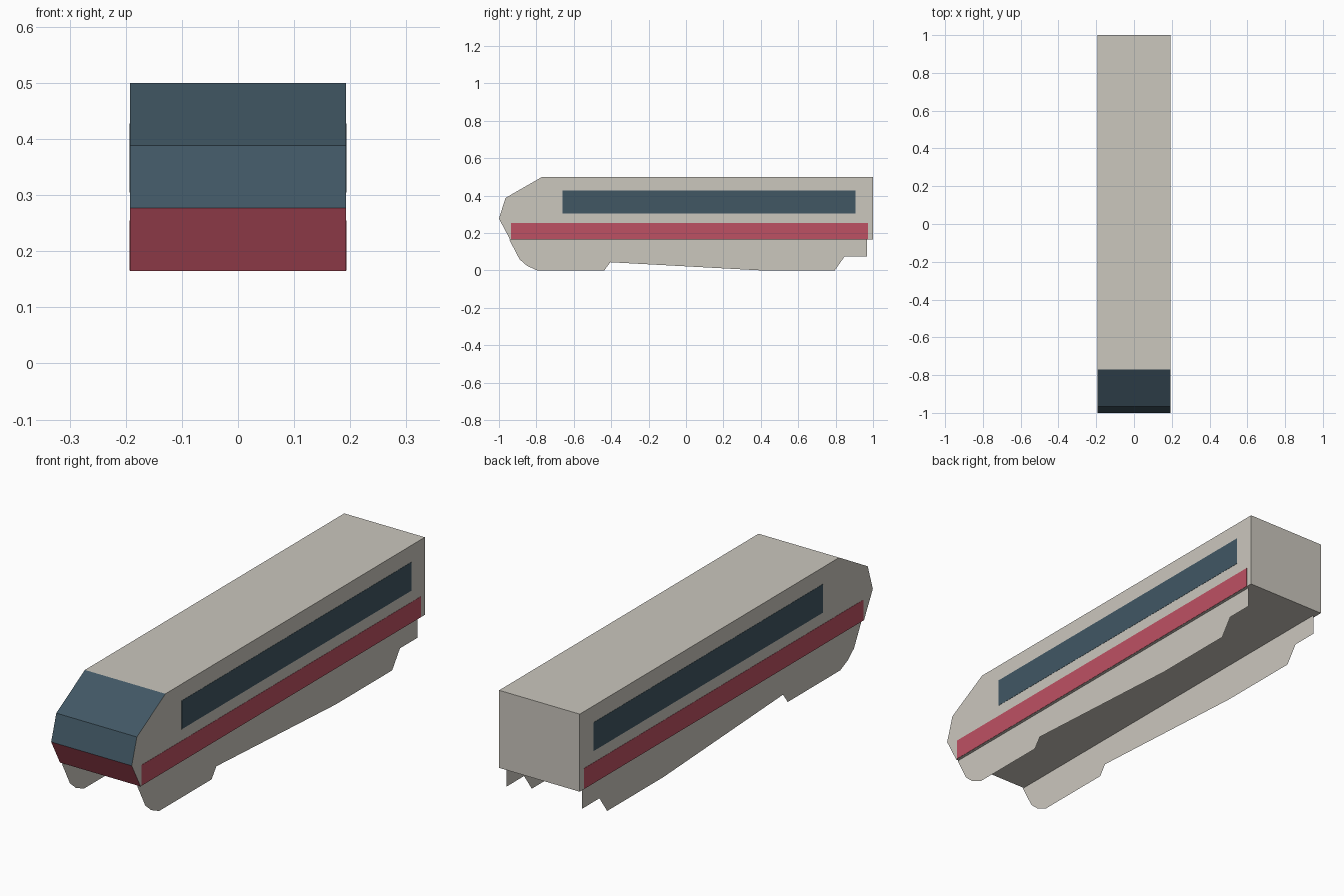
import bpy
import bmesh

if "Cube" in bpy.data.objects:
    bpy.data.objects.remove(bpy.data.objects["Cube"])


def material(name, rgb):
    lin = [((c / 255 + 0.055) / 1.055) ** 2.4 for c in rgb]
    m = bpy.data.materials.new(name)
    m.diffuse_color = (*lin, 1)
    m.use_nodes = True
    m.node_tree.nodes["Principled BSDF"].inputs["Base Color"].default_value = m.diffuse_color
    return m


grey = material("warm_grey", (203, 199, 190))
teal = material("dark_teal", (65, 87, 100))
red = material("stripe_red", (190, 81, 99))


def add_object(name, bm, *mats):
    mesh = bpy.data.meshes.new(name)
    bm.to_mesh(mesh)
    bm.free()
    for m in mats:
        mesh.materials.append(m)
    ob = bpy.data.objects.new(name, mesh)
    bpy.context.collection.objects.link(ob)
    return ob


def side_face(bm, profile, x):
    """Flat face from a (y, z) outline at the given x."""
    return bm.faces.new([bm.verts.new((x, y, z)) for y, z in profile])


HALF = 0.1925

# Car body: side profile extruded across the width
body_profile = [(-0.94, 0.165), (1, 0.165), (1, 0.5), (-0.77, 0.5),
                (-0.965, 0.388), (-1, 0.277)]
bm = bmesh.new()
face = side_face(bm, body_profile, -HALF)
ext = bmesh.ops.extrude_face_region(bm, geom=[face])
bmesh.ops.translate(bm, vec=(2 * HALF, 0, 0),
                    verts=[g for g in ext["geom"] if isinstance(g, bmesh.types.BMVert)])
bmesh.ops.recalc_face_normals(bm, faces=bm.faces)
# Nose: teal windscreen above, red chin below
for f in bm.faces:
    if f.normal.y < -0.2:
        f.material_index = 1 if f.calc_center_median().z > 0.277 else 2
add_object("body", bm, grey, teal, red)

# Underbody skirts: single sheets set slightly in from the sides
skirt_profile = [(-0.945, 0.165), (-0.937, 0.15), (-0.89, 0.06), (-0.85, 0.025),
                 (-0.795, 0), (-0.437, 0), (-0.405, 0.044), (0.41, 0),
                 (0.795, 0), (0.848, 0.075), (0.967, 0.075), (0.967, 0.165)]

for side, s in (("left", -1), ("right", 1)):
    bm = bmesh.new()
    f = side_face(bm, skirt_profile, s * 0.18)
    f.normal_update()
    if f.normal.x * s < 0:
        f.normal_flip()
    add_object("skirt_" + side, bm, grey)

    # Window band and stripe as thin plates on the body sides
    for name, y0, y1, z0, z1, mat in (
            ("window_band_", -0.66, 0.907, 0.305, 0.428, teal),
            ("side_stripe_", -0.935, 0.972, 0.166, 0.255, red)):
        bm = bmesh.new()
        bmesh.ops.create_cube(bm, size=1)
        bmesh.ops.scale(bm, vec=(0.002, y1 - y0, z1 - z0), verts=bm.verts)
        bmesh.ops.translate(bm, vec=(s * HALF, (y0 + y1) / 2, (z0 + z1) / 2), verts=bm.verts)
        add_object(name + side, bm, mat)
